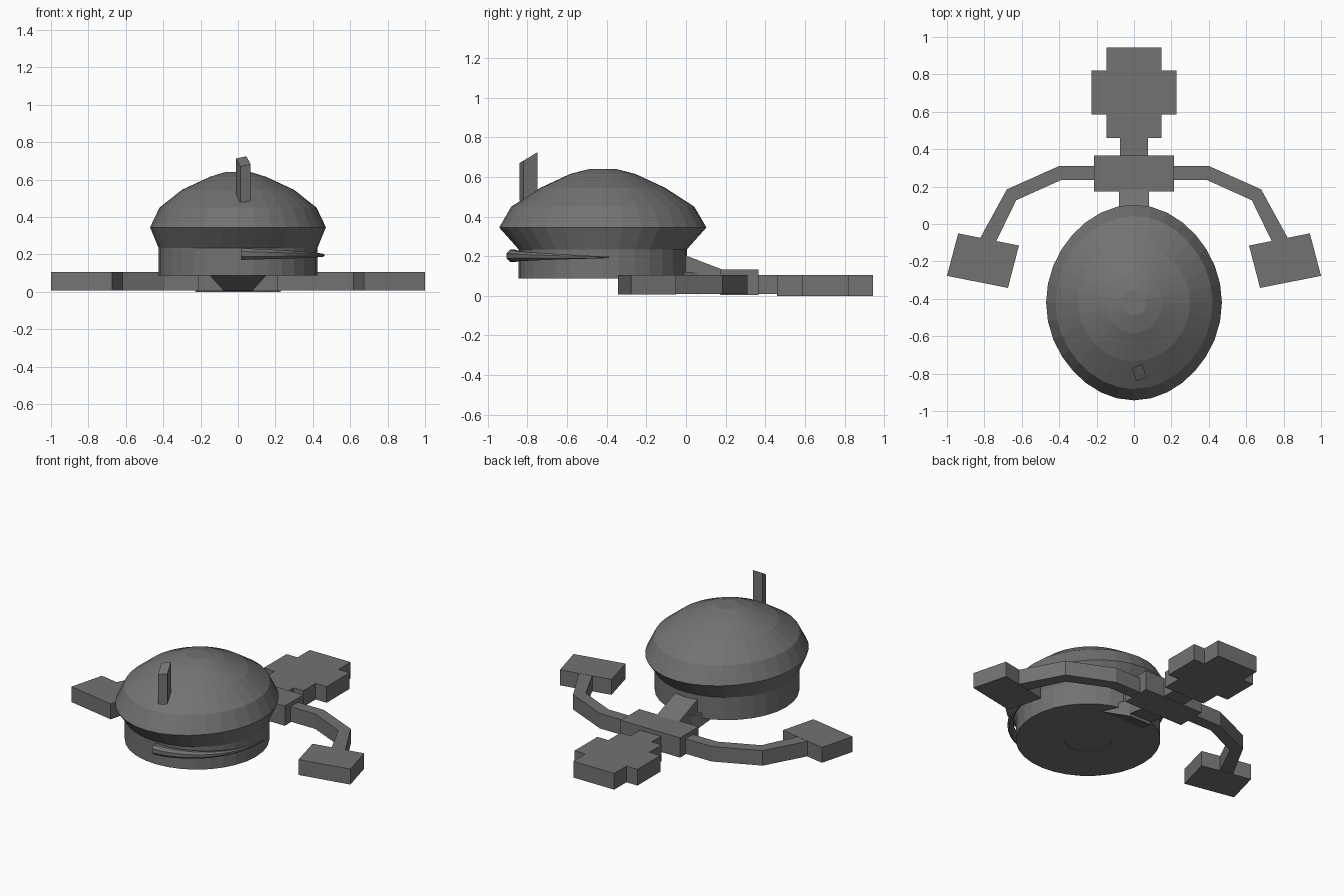
import bpy, bmesh
from math import cos, sin, pi, radians

if "Cube" in bpy.data.objects:
    bpy.data.objects.remove(bpy.data.objects["Cube"])

CY = -0.42   # centre of the round body

dark = bpy.data.materials.new("dark_grey")
dark.diffuse_color = (0.17, 0.17, 0.17, 1)
dark.use_nodes = True
dark.node_tree.nodes["Principled BSDF"].inputs["Base Color"].default_value = dark.diffuse_color


def make(name, verts, faces):
    me = bpy.data.meshes.new(name)
    me.from_pydata(verts, [], faces)
    bm = bmesh.new()
    bm.from_mesh(me)
    bmesh.ops.recalc_face_normals(bm, faces=bm.faces)
    bm.to_mesh(me)
    bm.free()
    me.materials.append(dark)
    ob = bpy.data.objects.new(name, me)
    bpy.context.collection.objects.link(ob)
    return ob


def loft(name, rings):
    """Skin equal-sized closed rings and cap both ends."""
    n = len(rings[0])
    verts = [v for r in rings for v in r]
    faces = [(k * n + i, k * n + (i + 1) % n, (k + 1) * n + (i + 1) % n, (k + 1) * n + i)
             for k in range(len(rings) - 1) for i in range(n)]
    faces += [tuple(range(n)), tuple(range((len(rings) - 1) * n, len(rings) * n))]
    return make(name, verts, faces)


def slab(name, outline, z0, z1):
    return loft(name, [[(x, y, z) for x, y in outline] for z in (z0, z1)])


def box(name, hx, y0, y1, z0, z1):
    return slab(name, [(-hx, y0), (hx, y0), (hx, y1), (-hx, y1)], z0, z1)


def mirror_x(ob):
    ob.modifiers.new("mirror", 'MIRROR')


def oval(rx, ry, z, n=32):
    """Ellipse, slightly drawn in on the diagonals where it is elongated."""
    pts = []
    for i in range(n):
        a = 2 * pi * i / n
        s = 1 - 0.13 * (ry - rx) / rx * sin(2 * a) ** 2
        pts.append((s * rx * cos(a), CY + s * ry * sin(a), z))
    return pts


# round body: drum, flared rim and faceted dome
profile = [(0.14, 0.14, 0.092), (0.14, 0.14, 0.088), (0.425, 0.425, 0.088), (0.425, 0.425, 0.235),
           (0.47, 0.523, 0.345), (0.42, 0.462, 0.45), (0.30, 0.315, 0.545),
           (0.15, 0.165, 0.615), (0.068, 0.068, 0.64)]
loft("domed_body", [oval(*p) for p in profile])

# tapered round strip curving round the front of the drum
strip = []
N = 12
for k in range(N + 1):
    t = k / N
    a = radians(-88 + 92 * t)
    h = 0.03 * (1 - t) + 0.004
    r = 0.454 + 0.004 * t
    z = 0.202 - 0.008 * t
    strip.append([((r + h * cos(b)) * cos(a), CY + (r + h * cos(b)) * sin(a), z + h * sin(b))
                  for b in [2 * pi * (j + 0.5) / 8 for j in range(8)]])
loft("front_strip", strip)

# upright post with a slanted top
post = [(-0.01, -0.77), (0.045, -0.75), (0.067, -0.82), (0.013, -0.84)]
loft("slanted_post", [[(x, y, 0.48) for x, y in post],
                      [(x, y, 0.67 + (y + 0.84) * 0.61) for x, y in post]])

# neck joining body and hub, and the flared support beneath it
loft("neck", [[(-0.08, y, zb), (0.08, y, zb), (0.08, y, zt), (-0.08, y, zt)]
              for y, zb, zt in ((-0.06, 0.09, 0.225), (0.0, 0.035, 0.203), (0.19, 0.005, 0.13))])
loft("neck_support", [[(-w, y, zb), (w, y, zb), (w, y, 0.12), (-w, y, 0.12)]
                      for w, y, zb in ((0.15, -0.11, 0.086), (0.078, 0.06, 0.007))])

# hub, rear link and stepped rear foot
box("hub", 0.213, 0.175, 0.365, 0.004, 0.132)
box("rear_link", 0.075, 0.36, 0.47, 0.008, 0.105)
half = [(0.147, 0.46), (0.147, 0.585), (0.226, 0.585), (0.226, 0.82), (0.147, 0.82), (0.147, 0.945)]
slab("rear_foot", half + [(-x, y) for x, y in reversed(half)], 0.0, 0.105)

# bent side arms and their tilted feet
outer = [(0.20, 0.31), (0.40, 0.31), (0.68, 0.185), (0.825, -0.08)]
inner = [(0.20, 0.235), (0.39, 0.235), (0.63, 0.127), (0.738, -0.095)]
sections = [[(o[0], o[1], 0.008), (o[0], o[1], 0.105), (i[0], i[1], 0.105), (i[0], i[1], 0.008)]
            for o, i in zip(outer, inner)]
mirror_x(loft("side_arm", sections))
mirror_x(slab("side_foot", [(0.615, -0.115), (0.94, -0.05), (1.0, -0.277), (0.674, -0.342)], 0.006, 0.106))
